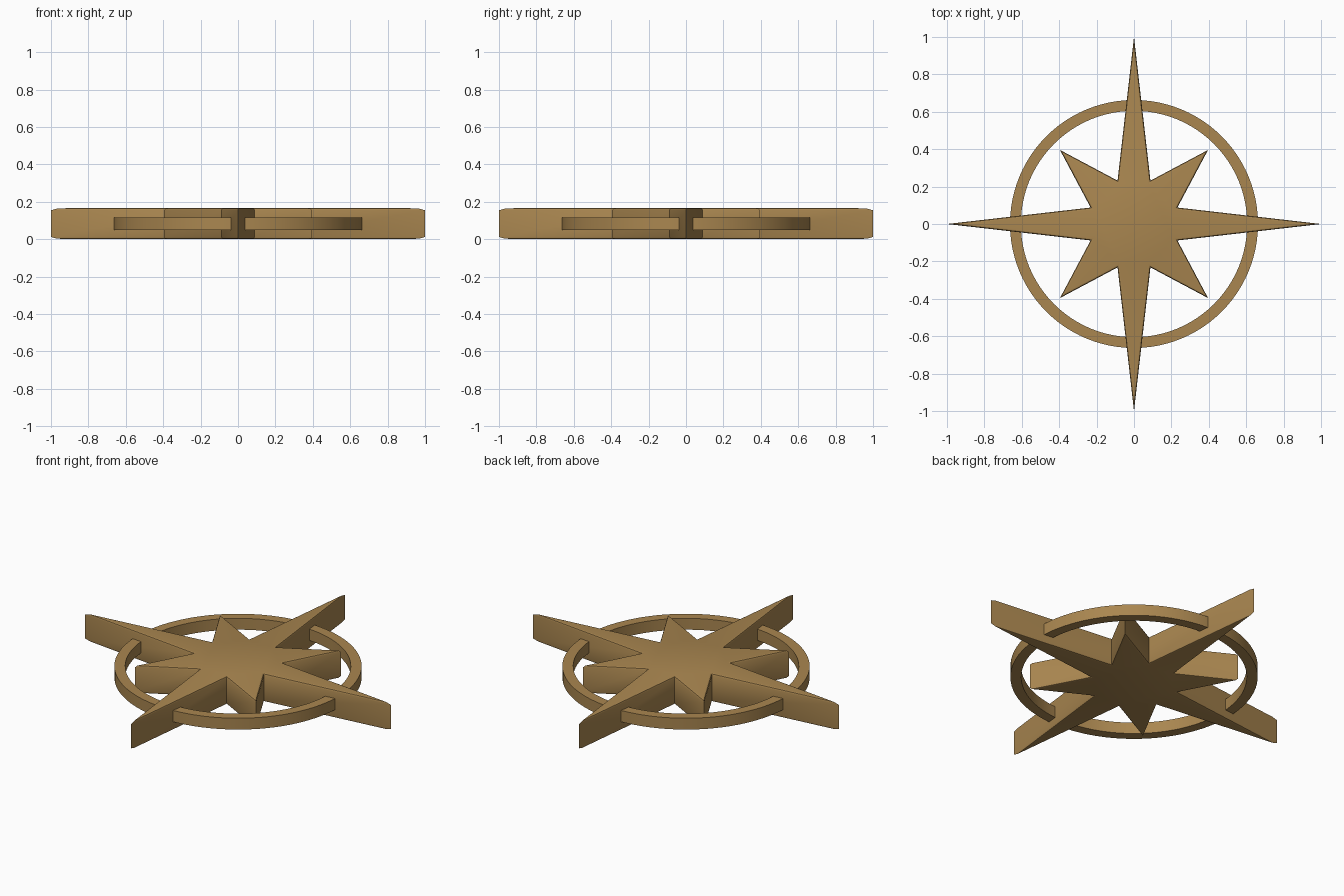
import bpy, bmesh, math
from mathutils import Vector

if "Cube" in bpy.data.objects:
    bpy.data.objects.remove(bpy.data.objects["Cube"])

brass = bpy.data.materials.new("brass")
brass.diffuse_color = (0.40, 0.24, 0.08, 1)
brass.use_nodes = True
brass.node_tree.nodes["Principled BSDF"].inputs["Base Color"].default_value = brass.diffuse_color
HEIGHT = 0.167


def finish(name, bm):
    bmesh.ops.recalc_face_normals(bm, faces=bm.faces)
    mesh = bpy.data.meshes.new(name)
    bm.to_mesh(mesh)
    bm.free()
    obj = bpy.data.objects.new(name, mesh)
    bpy.context.collection.objects.link(obj)
    mesh.materials.append(brass)
    bpy.ops.object.select_all(action='DESELECT')
    obj.select_set(True)
    bpy.context.view_layer.objects.active = obj
    bpy.ops.object.shade_smooth_by_angle(angle=math.radians(30))
    return obj


def bridge(bm, a, b):
    n = len(a)
    for i in range(n):
        j = (i + 1) % n
        bm.faces.new((a[i], a[j], b[j], b[i]))


def inset(points, d):
    # offset every side of a counter-clockwise outline inward by d
    result = []
    for i, p in enumerate(points):
        u = (p - points[i - 1]).normalized()
        v = (points[(i + 1) % len(points)] - p).normalized()
        nu, nv = Vector((-u.y, u.x)), Vector((-v.y, v.x))
        result.append(p + (nu + nv) * d / (1 + nu.dot(nv)))
    return result


# eight-pointed star: long cardinal points, short diagonal points
outline = []
for k in range(4):
    c, s = round(math.cos(k * math.pi / 2)), round(math.sin(k * math.pi / 2))
    for x, y in ((1, 0), (0.232, 0.088), (0.396, 0.396), (0.088, 0.232)):
        outline.append(Vector((c * x - s * y, s * x + c * y)))

# rounded rim: two-segment bevel on the top and bottom edges
r = 0.012
steps = [(r * (1 - math.cos(a)), r * (1 - math.sin(a)))
         for a in (math.pi / 2, math.pi / 4, 0)]
levels = steps + [(d, HEIGHT - z) for d, z in reversed(steps)]
bm = bmesh.new()
loops = [[bm.verts.new((p.x, p.y, z)) for p in inset(outline, d)] for d, z in levels]
for a, b in zip(loops, loops[1:]):
    bridge(bm, a, b)
bm.faces.new(loops[0][::-1])
bm.faces.new(loops[-1])
finish("compass_star", bm)

# flat ring threaded through the long points
bm = bmesh.new()
section = ((0.605, 0.05), (0.663, 0.05), (0.663, 0.117), (0.605, 0.117))
N = 96
loops = [[bm.verts.new((rad * math.cos(2 * math.pi * i / N),
                        rad * math.sin(2 * math.pi * i / N), z)) for i in range(N)]
         for rad, z in section]
for i in range(4):
    bridge(bm, loops[i], loops[(i + 1) % 4])
finish("ring", bm)
